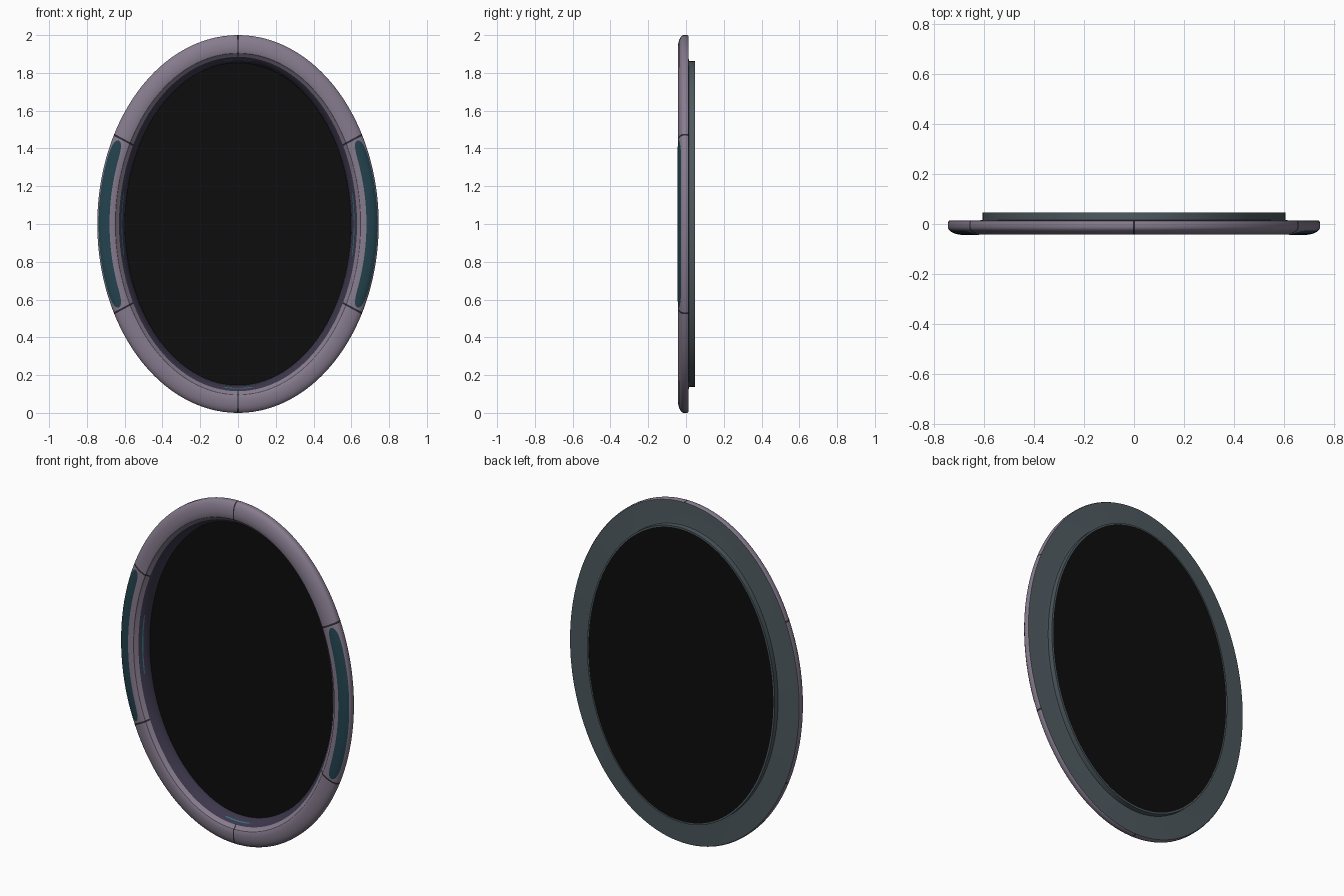
import bpy, bmesh
from math import sin, cos, pi, radians

if "Cube" in bpy.data.objects:
    bpy.data.objects.remove(bpy.data.objects["Cube"])

HALF_W, HALF_H = 0.745, 1.0


def material(name, rgb):
    m = bpy.data.materials.new(name)
    m.use_nodes = True
    m.diffuse_color = (*rgb, 1)
    m.node_tree.nodes["Principled BSDF"].inputs["Base Color"].default_value = (*rgb, 1)
    return m


LAVENDER = material("lavender frame", (0.24, 0.2, 0.27))
PURPLE = material("dark purple recess", (0.045, 0.038, 0.07))
SLATE = material("slate backing", (0.075, 0.1, 0.115))
SEAM = material("dark seam", (0.025, 0.023, 0.03))
TEAL = material("deep teal panel", (0.017, 0.055, 0.075))
GLOW = material("teal trim", (0.03, 0.17, 0.22))
GLASS = material("black glass", (0.004, 0.004, 0.004))


def point(angle, inset, y):
    """Point on the oval, moved inward by inset."""
    return ((HALF_W - inset) * cos(angle), y, HALF_H + (HALF_H - inset) * sin(angle))


def finish(name, bm, mats, smooth=30, recalc=True):
    if recalc:
        bmesh.ops.recalc_face_normals(bm, faces=bm.faces)
    mesh = bpy.data.meshes.new(name)
    bm.to_mesh(mesh)
    bm.free()
    for m in mats:
        mesh.materials.append(m)
    ob = bpy.data.objects.new(name, mesh)
    bpy.context.collection.objects.link(ob)
    bpy.ops.object.select_all(action="DESELECT")
    ob.select_set(True)
    bpy.context.view_layer.objects.active = ob
    bpy.ops.object.shade_smooth_by_angle(angle=radians(smooth))
    return ob


# Cross-section as (inset, y): rounded front, sloped recess, back with raised lip
front = [(0.004, 0.013), (0, 0.006), (0, -0.015), (0.004, -0.022), (0.012, -0.029),
         (0.025, -0.036), (0.045, -0.041), (0.065, -0.043), (0.085, -0.042),
         (0.096, -0.038), (0.101, -0.03)]
recess = [(0.115, -0.02), (0.142, 0.014), (0.147, 0.04)]
back = [(0.147, 0.047), (0.138, 0.047), (0.138, 0.016), (0.122, 0.014), (0.014, 0.014)]
profile = front + recess + back


def front_y(inset):
    for (d0, y0), (d1, y1) in zip(profile[2:], profile[3:]):
        if d0 <= inset <= d1:
            return y0 + (y1 - y0) * (inset - d0) / (d1 - d0)


# Frame ring, with narrow seam columns between its six segments
side = radians(28.2)
seams = [side, pi / 2, pi - side, pi + side, 1.5 * pi, 2 * pi - side]
gap = 0.0055
steps = 144
angles = [2 * pi * (i + 0.5) / steps for i in range(steps)]
angles = [a for a in angles if all(abs(a - s) > 2 * gap for s in seams)]
angles = sorted(angles + [s + k * gap for s in seams for k in (-1, 1)])

bm = bmesh.new()
rings = [[bm.verts.new(point(a, d, y)) for d, y in profile] for a in angles]
for i, a in enumerate(angles):
    j = (i + 1) % len(angles)
    in_seam = any(abs((a + angles[j]) / 2 - s) < gap / 2 for s in seams)
    for k in range(len(profile)):
        n = (k + 1) % len(profile)
        f = bm.faces.new((rings[i][k], rings[j][k], rings[j][n], rings[i][n]))
        if k < len(front):
            f.material_index = 3 if in_seam else 0
        elif k < len(front) + len(recess) - 1:
            f.material_index = 1
        else:
            f.material_index = 2
finish("frame", bm, [LAVENDER, PURPLE, SLATE, SEAM])

# Mirror glass
bm = bmesh.new()
faces = [[bm.verts.new(point(2 * pi * i / steps, 0.1465, y)) for i in range(steps)]
         for y in (0.039, 0.045)]
for loop in faces:
    bm.faces.new(loop)
for i in range(steps):
    j = (i + 1) % steps
    bm.faces.new((faces[0][i], faces[0][j], faces[1][j], faces[1][i]))
finish("mirror_glass", bm, [GLASS])


def band(name, mid, spread, centre, half, lift, mat, cols=48, rows=10):
    """Thin curved plate following the front of the frame, with rounded ends."""
    bm = bmesh.new()
    grid = []
    for i in range(cols + 1):
        t = -cos(pi * i / cols)
        w = half * max(1 - abs(t) ** 14, 0.02) ** 0.5
        row = []
        for k in range(rows + 1):
            d = centre + w * (2 * k / rows - 1)
            row.append(bm.verts.new(point(mid + spread * t, d, front_y(d) - lift)))
        grid.append(row)
    for i in range(cols):
        for k in range(rows):
            bm.faces.new((grid[i][k], grid[i][k + 1], grid[i + 1][k + 1], grid[i + 1][k]))
    if bm.faces[:] and sum(f.normal.y for f in bm.faces if not f.normal_update()) > 0:
        bmesh.ops.reverse_faces(bm, faces=bm.faces[:])
    return finish(name, bm, [mat], recalc=False)


# Side panels
for name, mid in (("left_panel", 0), ("right_panel", pi)):
    band(name, mid, radians(27.2), 0.036, 0.029, 0.0015, TEAL)

# Slim trim arcs inside the recess
for name, mid, spread in (("top_trim", pi / 2, 0.13), ("bottom_trim", -pi / 2, 0.13),
                          ("left_trim", 0, 0.2), ("right_trim", pi, 0.2)):
    band(name, mid, spread, 0.13, 0.002, 0.001, GLOW, 24, 1)
